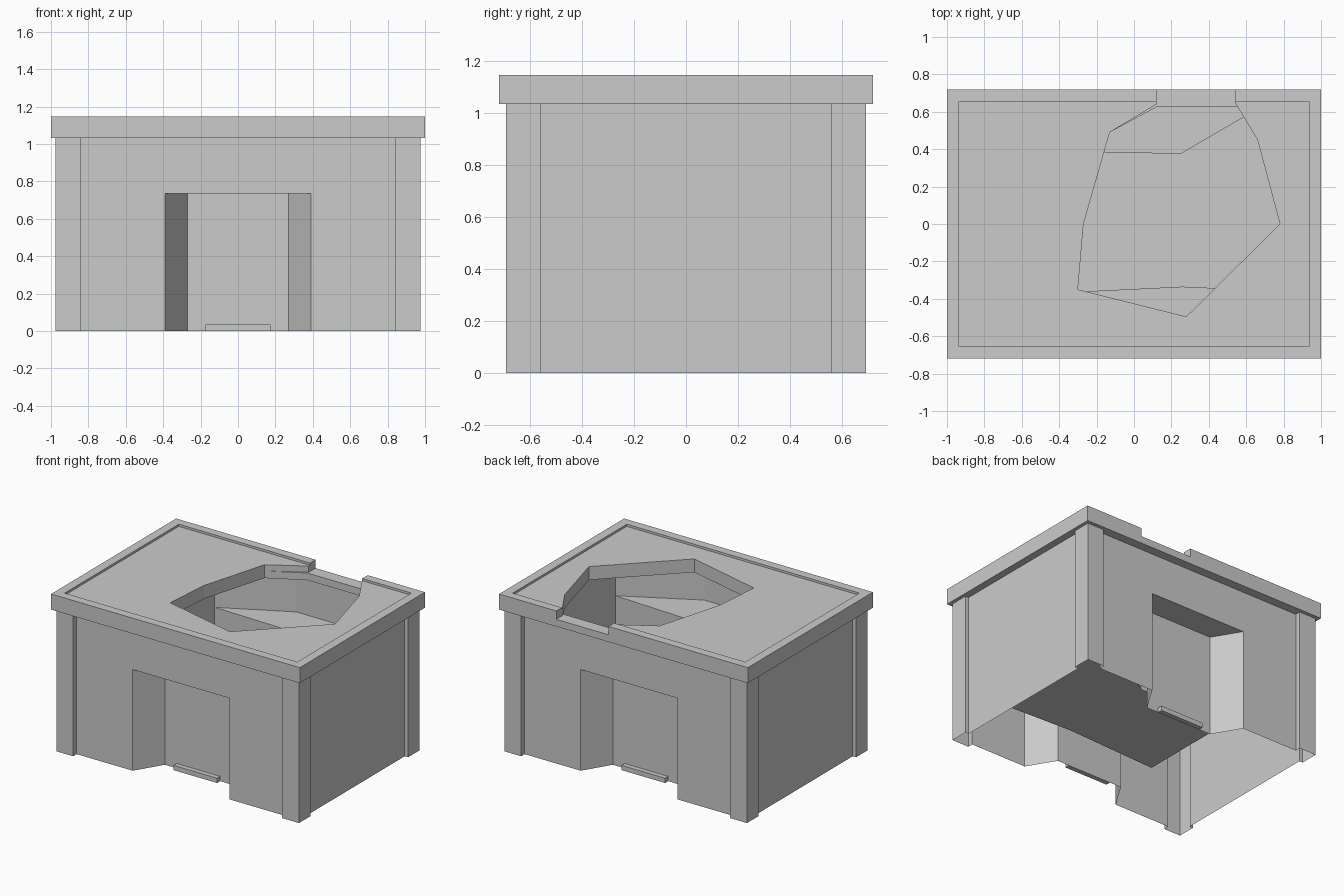
import bpy, bmesh

if "Cube" in bpy.data.objects:
    bpy.data.objects.remove(bpy.data.objects["Cube"])


def make(name, verts, faces):
    mesh = bpy.data.meshes.new(name)
    bm = bmesh.new()
    vs = [bm.verts.new(v) for v in verts]
    for f in faces:
        bm.faces.new([vs[i] for i in f])
    bmesh.ops.remove_doubles(bm, verts=bm.verts, dist=1e-5)
    bmesh.ops.recalc_face_normals(bm, faces=bm.faces)
    bm.to_mesh(mesh)
    bm.free()
    ob = bpy.data.objects.new(name, mesh)
    bpy.context.collection.objects.link(ob)
    return ob


def prism(name, pts, z0, z1):
    n = len(pts)
    verts = [(x, y, z0) for x, y in pts] + [(x, y, z1) for x, y in pts]
    faces = [(i, (i + 1) % n, n + (i + 1) % n, n + i) for i in range(n)]
    return make(name, verts, faces + [tuple(range(n))[::-1], tuple(range(n, 2 * n))])


def box(name, x0, x1, y0, y1, z0, z1):
    return prism(name, [(x0, y0), (x1, y0), (x1, y1), (x0, y1)], z0, z1)


def mirror(ob, axes):
    m = ob.modifiers.new("mirror", 'MIRROR')
    m.use_axis = axes
    m.use_clip = True


def cut(ob, cutter):
    m = ob.modifiers.new("cut", 'BOOLEAN')
    m.operation = 'DIFFERENCE'
    m.solver = 'EXACT'
    m.object = cutter
    bpy.context.view_layer.objects.active = ob
    bpy.ops.object.modifier_apply(modifier=m.name)
    bpy.data.objects.remove(cutter)


# Quarter of the outer walls with corner pillar and splayed door recess
verts, faces = [], []


def quad(*pts):
    n = len(verts)
    verts.extend(pts)
    faces.append(tuple(range(n, n + len(pts))))


def walls(path, z0, z1):
    for (ax, ay), (bx, by) in zip(path, path[1:]):
        quad((ax, ay, z0), (bx, by, z0), (bx, by, z1), (ax, ay, z1))


W, D, H = 0.652, 0.455, 0.735
walls([(.948, 0), (.948, .56), (.975, .56), (.975, .692), (.84, .692), (.84, W), (.39, W)], 0, 1.035)
walls([(.39, W), (.27, D), (0, D)], 0, H)
walls([(.39, W), (0, W)], H, 1.035)
quad((.39, W, H), (.27, D, H), (0, D, H), (0, W, H))
body = make("outer_walls", verts, faces)
if body.data.polygons[0].normal.x < 0:
    body.data.flip_normals()
mirror(body, (True, True, False))

# Door steps, front and back
step = box("door_step", -.175, .175, -D - .035, -D, 0, .035)
mirror(step, (False, True, False))

# Roof slab with parapet, sunken top and broken hole
roof = box("roof", -1, 1, -.718, .718, 1.033, 1.146)
cut(roof, box("sunken_cutter", -.935, .935, -.655, .655, 1.13, 1.3))
rim = [(-.13, .49), (-.27, 0), (-.30, -.35), (.28, -.495), (.78, 0), (.66, .45)]
cut(roof, prism("notch_cutter", [(.12, .8), (.12, .64)] + rim + [(.54, .65), (.54, .8)], 1.085, 1.4))
cut(roof, prism("hole_cutter", [(.12, .625)] + rim + [(.555, .625)], .9, 1.4))

# Inner room: upright walls, flat ledges over the door recesses, lower pit
top = [(-.46, .39), (.02, .64), (.67, .64), (.82, .6), (.82, -.36), (.3, -.64), (-.46, -.64)]
low = [(-.46, .39), (.25, .375), (.67, .62), (.82, .6), (.82, -.36), (.26, -.335), (-.46, -.37)]
rings = [(top, 1.035), (top, .77), (low, .77), (low, .18)]
verts = [(x, y, z) for pts, z in rings for x, y in pts]
n = len(top)
faces = [(r * n + i, r * n + (i + 1) % n, (r + 1) * n + (i + 1) % n, (r + 1) * n + i)
         for r in range(3) for i in range(n)]
faces.append(tuple(range(3 * n, 4 * n)))
room = make("inner_room", verts, faces)
floor = min(room.data.polygons, key=lambda p: p.center.z)
if floor.normal.z < 0:
    room.data.flip_normals()
